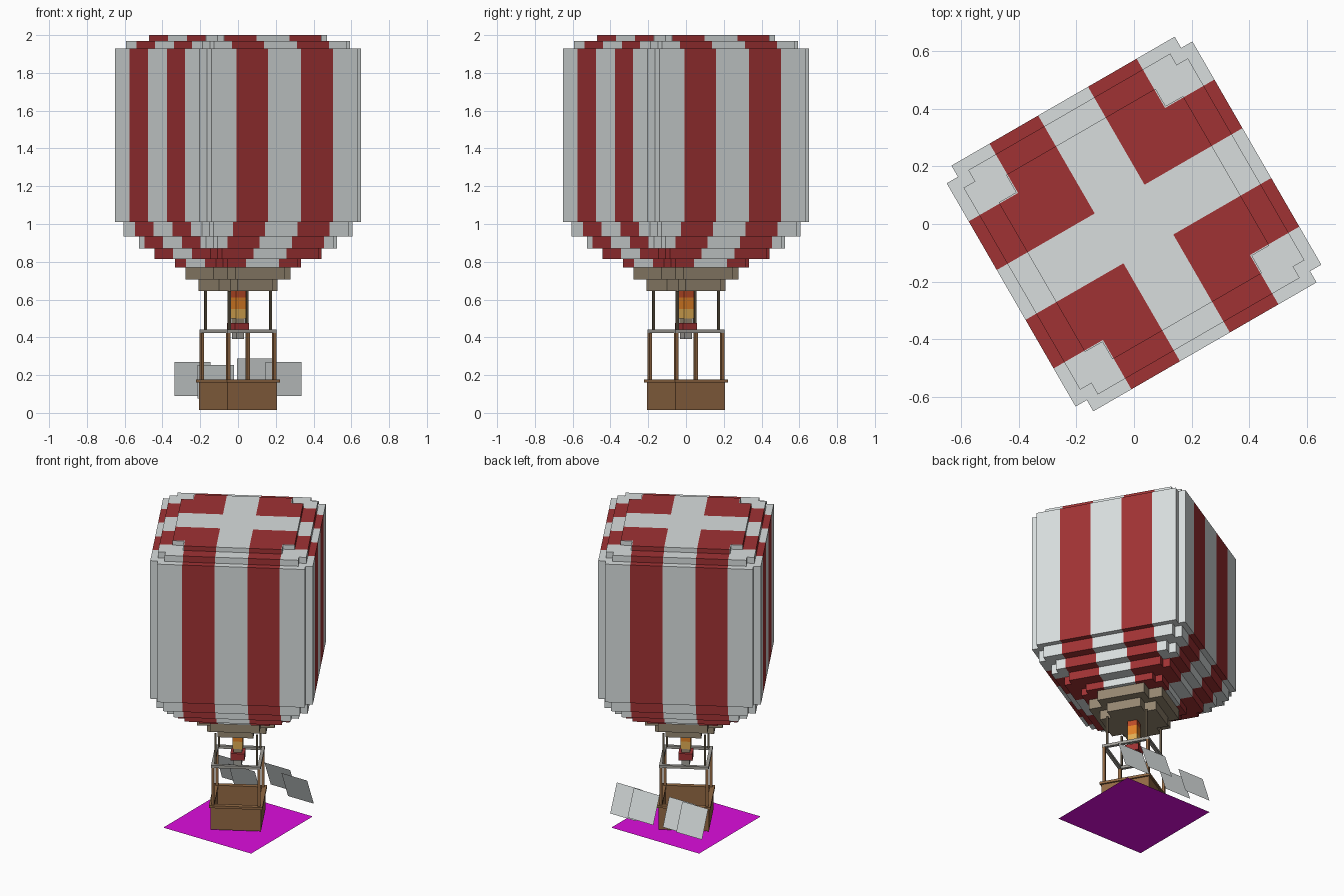
import bpy, bmesh, math
from mathutils import Vector

if "Cube" in bpy.data.objects:
    bpy.data.objects.remove(bpy.data.objects["Cube"])

TURN = math.radians(30)      # the whole balloon is turned about z
INNER, OUTER = 0.10, 0.295   # stripe borders


def mat(name, r, g, b):
    m = bpy.data.materials.new(name)
    m.diffuse_color = (r, g, b, 1)
    m.use_nodes = True
    m.node_tree.nodes["Principled BSDF"].inputs["Base Color"].default_value = m.diffuse_color
    return m


white = mat("off_white", 0.69, 0.73, 0.73)
red = mat("dark_red", 0.35, 0.032, 0.034)
taupe = mat("taupe", 0.30, 0.242, 0.165)
wood = mat("brown_wood", 0.287, 0.141, 0.058)
magenta = mat("magenta", 0.72, 0.004, 0.72)
orange = mat("orange", 0.75, 0.22, 0.02)
ember = mat("ember_red", 0.50, 0.07, 0.02)
yellow = mat("flame_yellow", 0.75, 0.42, 0.09)
grey = mat("rail_grey", 0.36, 0.35, 0.32)
rope = mat("rope_brown", 0.12, 0.095, 0.06)


def finish(bm, name, mats, turn=TURN):
    me = bpy.data.meshes.new(name)
    bm.to_mesh(me)
    bm.free()
    for m in mats:
        me.materials.append(m)
    ob = bpy.data.objects.new(name, me)
    ob.rotation_euler.z = turn
    bpy.context.collection.objects.link(ob)
    return ob


def add_box(bm, x0, x1, y0, y1, z0, z1):
    vs = bmesh.ops.create_cube(bm, size=1)["verts"]
    for v in vs:
        v.co = Vector((x1 if v.co.x > 0 else x0,
                       y1 if v.co.y > 0 else y0,
                       z1 if v.co.z > 0 else z0))


def boxes(name, material, items):
    bm = bmesh.new()
    for b in items:
        add_box(bm, *b)
    return finish(bm, name, [material])


def frame(h, t, z0, z1):
    """Four walls of a hollow square."""
    i = h - t
    return [(-h, h, i, h, z0, z1), (-h, h, -h, -i, z0, z1),
            (i, h, -i, i, z0, z1), (-h, -i, -i, i, z0, z1)]


def posts(c, w, z0, z1):
    return [(x - w, x + w, y - w, y + w, z0, z1)
            for x in (-c, c) for y in (-c, c)]


def slab(name, h, a, z0, z1, mats):
    """Square slab with stepped corners: half size h, notch corner at a."""
    quarter = [(h, a), (a, a), (a, h)]
    pts = []
    for k in range(4):
        for x, y in quarter:
            for _ in range(k):
                x, y = -y, x
            pts.append((x, y, z0))
    bm = bmesh.new()
    base = bm.faces.new([bm.verts.new(p) for p in pts])
    top = bmesh.ops.extrude_face_region(bm, geom=[base])["geom"]
    bmesh.ops.translate(bm, vec=(0, 0, z1 - z0),
                        verts=[g for g in top if isinstance(g, bmesh.types.BMVert)])
    # split at the notches and stripe borders, so every face is convex and one colour
    for axis in ((1, 0, 0), (0, 1, 0)):
        for c in (-a, -OUTER, -INNER, INNER, OUTER, a):
            if abs(c) < h:
                bmesh.ops.bisect_plane(
                    bm, geom=bm.verts[:] + bm.edges[:] + bm.faces[:], dist=1e-5,
                    plane_co=Vector(axis) * c, plane_no=axis)
    bmesh.ops.recalc_face_normals(bm, faces=bm.faces[:])
    if len(mats) > 1:
        for f in bm.faces:
            p = f.calc_center_median()
            lo, hi = sorted((abs(p.x), abs(p.y)))
            f.material_index = int(INNER < lo < OUTER)
    return finish(bm, name, mats)


# Envelope: striped stepped layers
layers = [(0.26, 0.215, 0.77, 0.815), (0.339, 0.295, 0.815, 0.87),
          (0.40, 0.356, 0.87, 0.935), (0.459, 0.415, 0.935, 1.01),
          (0.493, 0.448, 1.01, 1.93), (0.45, 0.405, 1.93, 1.97),
          (0.37, 0.30, 1.97, 2.0)]
for n, (h, a, z0, z1) in enumerate(layers):
    slab(f"envelope_layer_{n + 1}", h, a, z0, z1, [white, red])

# Collar under the envelope
slab("collar_upper", 0.235, 0.15, 0.705, 0.77, [taupe])
slab("collar_lower", 0.18, 0.108, 0.645, 0.705, [taupe])

# Ropes, frame and basket
boxes("ropes", rope, posts(0.126, 0.006, 0.44, 0.645))
boxes("top_frame", grey, frame(0.15, 0.02, 0.424, 0.442))
boxes("basket_posts", wood, posts(0.14, 0.009, 0.17, 0.424))
boxes("basket_walls", wood, frame(0.152, 0.015, 0.015, 0.165))
boxes("basket_floor", wood, [(-0.137, 0.137, -0.137, 0.137, 0.015, 0.03)])
boxes("basket_rim", wood, frame(0.162, 0.03, 0.162, 0.178))

# Burner and flame
for name, m, w, z0, z1 in [("burner_base", grey, 0.024, 0.39, 0.43),
                           ("burner_body", red, 0.043, 0.43, 0.475),
                           ("burner_nozzle", taupe, 0.026, 0.475, 0.50),
                           ("flame_low", yellow, 0.031, 0.50, 0.55),
                           ("flame_mid", orange, 0.031, 0.55, 0.61),
                           ("flame_top", ember, 0.031, 0.61, 0.645)]:
    boxes(name, m, [(-w, w, -w, w, z0, z1)])


def sheet(name, material, corners):
    bm = bmesh.new()
    bm.faces.new([bm.verts.new(c) for c in corners])
    finish(bm, name, [material], 0)


# Flat base square
s = 0.324
sheet("base_sheet", magenta, [(-s, -s, 0), (s, -s, 0), (s, s, 0), (-s, s, 0)])

# Leaning panels behind the basket: x range, low y and z, high y and z
for name, x0, x1, y0, z0, y1, z1 in [
        ("panel_right_outer", 0.145, 0.335, 0.32, 0.09, 0.25, 0.27),
        ("panel_right_inner", -0.005, 0.185, 0.352, 0.115, 0.285, 0.287),
        ("panel_left_outer", -0.335, -0.145, 0.31, 0.09, 0.245, 0.27),
        ("panel_left_inner", -0.215, -0.02, 0.272, 0.075, 0.206, 0.253)]:
    sheet(name, white, [(x1, y0, z0), (x0, y0, z0), (x0, y1, z1), (x1, y1, z1)])
